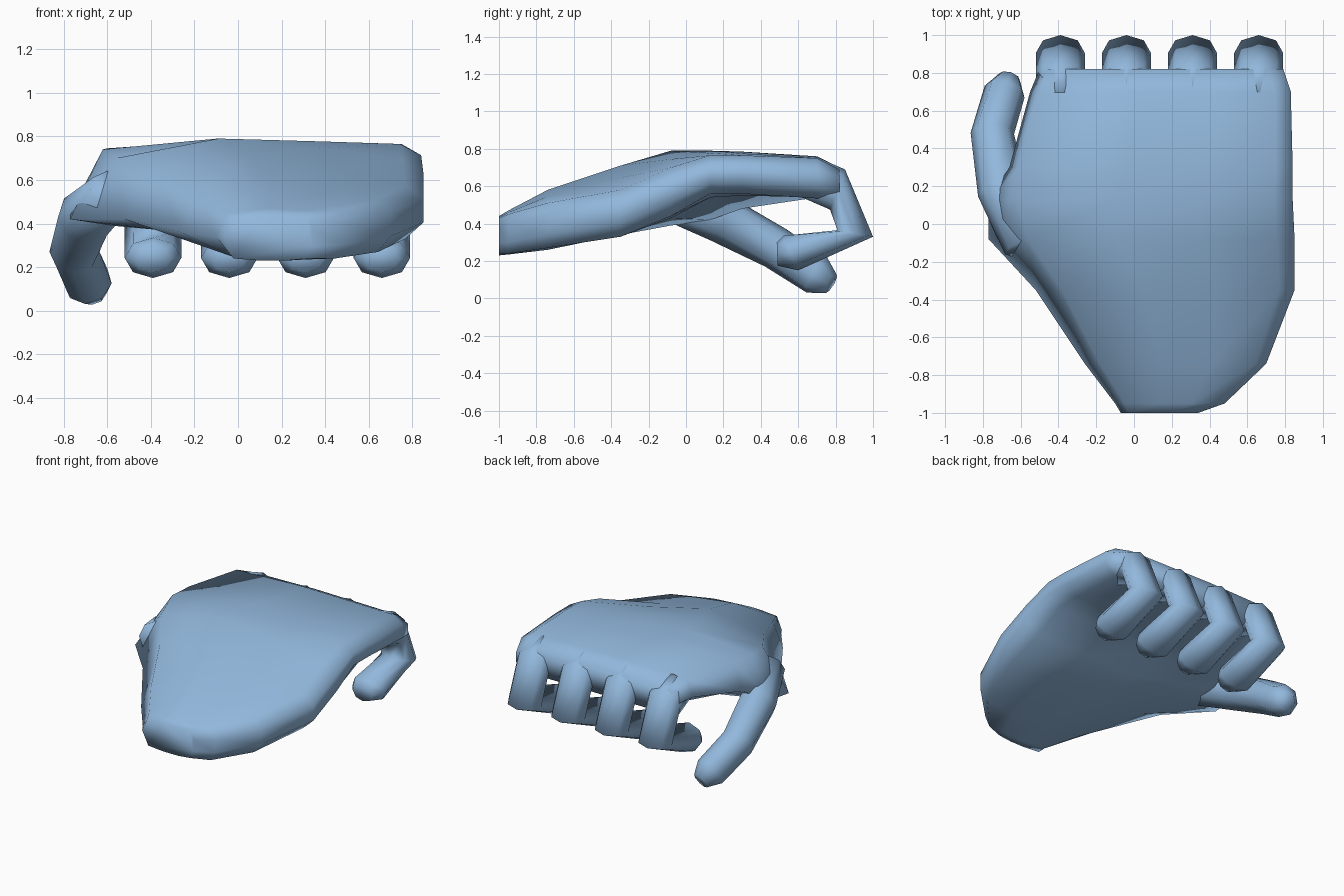
import bpy, bmesh
from math import cos, sin, pi
from mathutils import Vector

old = bpy.data.objects.get("Cube")
if old:
    bpy.data.objects.remove(old, do_unlink=True)

# Single flat colour
skin = bpy.data.materials.new("light_blue")
skin.use_nodes = True
colour = (0.29, 0.48, 0.72, 1)
skin.diffuse_color = colour
bsdf = next(n for n in skin.node_tree.nodes if n.type == 'BSDF_PRINCIPLED')
bsdf.inputs["Base Color"].default_value = colour
bsdf.inputs["Roughness"].default_value = 0.7


def loft(name, rings):
    """Skin a list of equal-length point rings, cap both ends and smooth."""
    bm = bmesh.new()
    loops = [[bm.verts.new(p) for p in ring] for ring in rings]
    for a, b in zip(loops, loops[1:]):
        for i in range(len(a)):
            j = (i + 1) % len(a)
            bm.faces.new((a[i], a[j], b[j], b[i]))
    bm.faces.new(loops[0])
    bm.faces.new(loops[-1])
    bmesh.ops.recalc_face_normals(bm, faces=bm.faces[:])
    for face in bm.faces:
        face.smooth = True
    mesh = bpy.data.meshes.new(name)
    bm.to_mesh(mesh)
    bm.free()
    mesh.materials.append(skin)
    obj = bpy.data.objects.new(name, mesh)
    bpy.context.collection.objects.link(obj)
    return obj


def oval(centre, u, w, sides=8):
    """Ring of points around centre with half axes u and w."""
    angles = [2 * pi * i / sides for i in range(sides)]
    return [centre + u * cos(a) + w * sin(a) for a in angles]


def palm_ring(y, xl, zl, xtl, ztl, ztc, ztr, xr, zbr, zbc, zbl):
    """Palm cross-section: thumb side, back of hand, little-finger side, underside."""
    width = xr - xl
    side = 0.06 * width
    points = [
        (xl, zl), (xtl, ztl), (xl + 0.42 * width, ztc), (xl + 0.7 * width, (ztc + ztr) / 2),
        (xr - side, ztr), (xr, ztr * 0.75 + zbr * 0.25), (xr, ztr * 0.3 + zbr * 0.7),
        (xr - side, zbr), (xl + 0.7 * width, zbc), (xl + 0.42 * width, zbc), (xl + 0.12 * width, zbl),
    ]
    return [Vector((x, y, z)) for x, z in points]


# Palm and back of the hand, from wrist to knuckles
palm_sections = [
    (-1.0, -.07, .34, -.03, .43, .44, .43, .34, .24, .23, .24),
    (-.95, -.10, .34, -.05, .45, .47, .45, .48, .24, .235, .25),
    (-.74, -.26, .36, -.18, .53, .58, .51, .70, .27, .26, .29),
    (-.35, -.52, .42, -.38, .64, .71, .58, .85, .33, .34, .37),
    (-.08, -.77, .42, -.56, .70, .79, .70, .85, .44, .43, .39),
    (.13, -.77, .45, -.62, .74, .79, .765, .84, .56, .54, .42),
    (.30, -.66, .55, -.60, .745, .785, .765, .84, .56, .55, .48),
    (.70, -.55, .63, -.50, .74, .76, .75, .83, .535, .54, .54),
    (.82, -.50, .61, -.45, .69, .70, .69, .79, .52, .52, .52),
]
loft("palm", [palm_ring(*s) for s in palm_sections])

# Curled fingers: outer (y, z), inner (y, z), half width at each joint
finger_joints = [
    ((.70, .755), (.62, .54), .12),
    ((.85, .69), (.77, .475), .13),
    ((1.0, .33), (.81, .365), .13),
    ((.60, .15), (.52, .335), .13),
    ((.49, .175), (.485, .30), .08),
]
finger_names = ["index", "middle", "ring", "little"]
for n, name in enumerate(finger_names):
    x = -0.39 + 0.35 * n
    rings = []
    for outer, inner, half in finger_joints:
        a, b = Vector((x, *outer)), Vector((x, *inner))
        rings.append(oval((a + b) / 2, (a - b) / 2, Vector((half, 0, 0))))
    loft(name + "_finger", rings)

# Thumb: joint centres and radii along a bent path
thumb_path = [
    ((-.58, -.12, .54), .11), ((-.70, .18, .43), .13), ((-.75, .48, .27), .115),
    ((-.685, .70, .125), .11), ((-.66, .775, .08), .06),
]
centres = [Vector(p) for p, r in thumb_path]
rings = []
for i, (p, radius) in enumerate(thumb_path):
    along = centres[min(i + 1, len(centres) - 1)] - centres[max(i - 1, 0)]
    across = along.cross(Vector((0, 0, 1))).normalized()
    up = across.cross(along).normalized()
    rings.append(oval(centres[i], up * radius, across * radius))
loft("thumb", rings)
